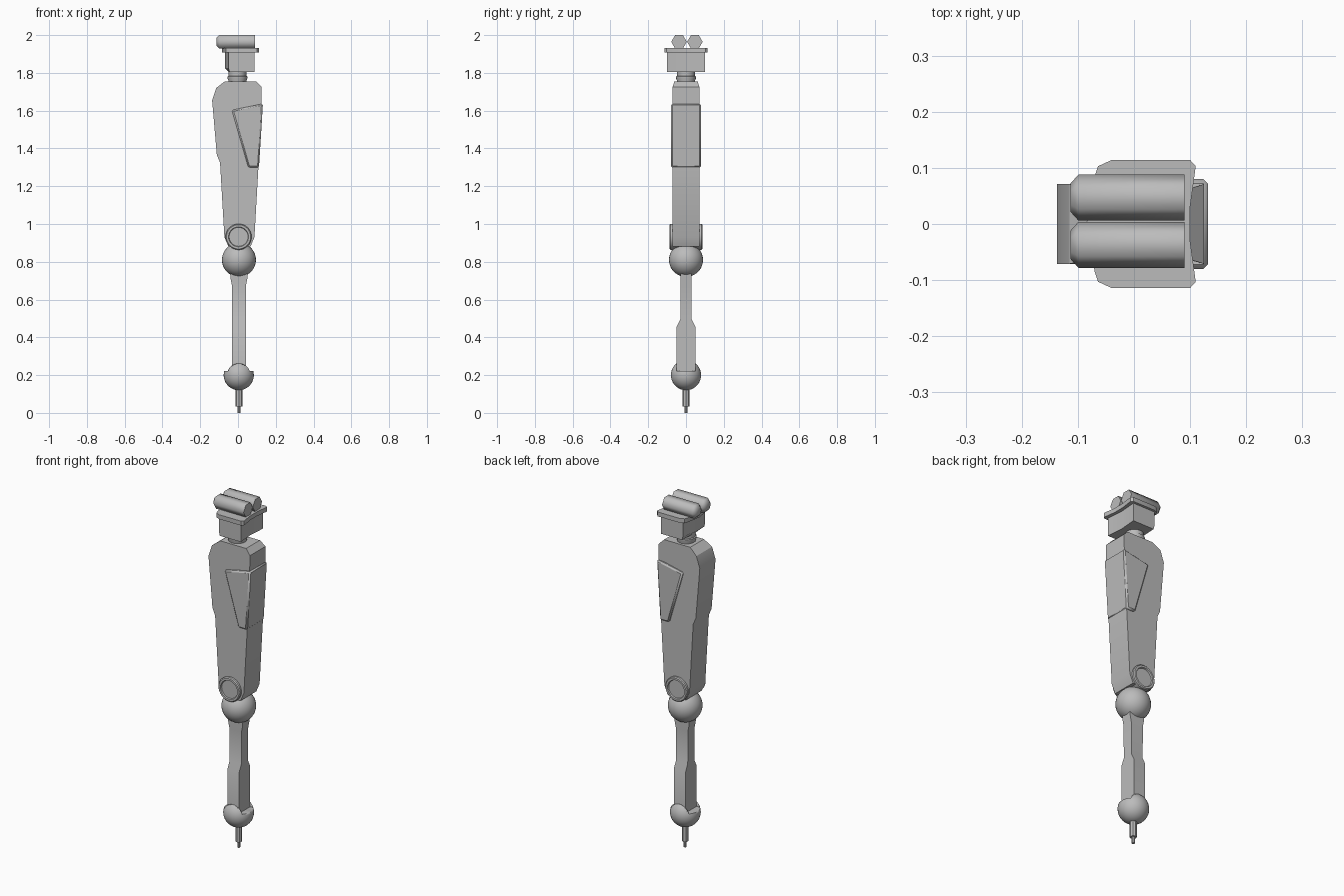
import bpy
import bmesh
from math import cos, sin, pi, radians
from mathutils import Vector

cube = bpy.data.objects.get("Cube")
if cube:
    bpy.data.objects.remove(cube, do_unlink=True)

grey = bpy.data.materials.new("plain grey")
grey.use_nodes = True
grey.diffuse_color = (0.5, 0.5, 0.5, 1)
grey.node_tree.nodes["Principled BSDF"].inputs["Base Color"].default_value = (0.5, 0.5, 0.5, 1)


def finish(name, bm, angle=30):
    bmesh.ops.recalc_face_normals(bm, faces=bm.faces[:])
    mesh = bpy.data.meshes.new(name)
    bm.to_mesh(mesh)
    bm.free()
    mesh.materials.append(grey)
    obj = bpy.data.objects.new(name, mesh)
    bpy.context.collection.objects.link(obj)
    bpy.ops.object.select_all(action='DESELECT')
    obj.select_set(True)
    bpy.context.view_layer.objects.active = obj
    bpy.ops.object.shade_smooth_by_angle(angle=radians(angle))
    return obj


def loft(name, rings, angle=30):
    """Skin a row of equal-length rings and cap both ends."""
    bm = bmesh.new()
    rows = [[bm.verts.new(p) for p in ring] for ring in rings]
    n = len(rows[0])
    for a, b in zip(rows, rows[1:]):
        for i in range(n):
            j = (i + 1) % n
            bm.faces.new((a[i], a[j], b[j], b[i]))
    bm.faces.new(rows[0][::-1])
    bm.faces.new(rows[-1])
    return finish(name, bm, angle)


def circle(axis, centre, r, n, squash=1):
    """Regular ring around an axis; the first point lies on the next axis."""
    u, v = [k for k in range(3) if k != axis]
    pts = []
    for i in range(n):
        p = Vector(centre)
        p[u] += r * cos(2 * pi * i / n)
        p[v] += r * sin(2 * pi * i / n) * squash
        pts.append(p)
    return pts


def rect(hx, hy, z, x=0.0):
    return [(x - hx, -hy, z), (x + hx, -hy, z), (x + hx, hy, z), (x - hx, hy, z)]


def mirrored(half, z):
    """Outline from its +y half, ordered from -x to +x."""
    return [(x, y, z) for x, y in half] + [(x, -y, z) for x, y in half[::-1] if y]


def ball(name, centre, r):
    bm = bmesh.new()
    bmesh.ops.create_uvsphere(bm, u_segments=32, v_segments=18, radius=r)
    bmesh.ops.translate(bm, verts=bm.verts[:], vec=centre)
    return finish(name, bm, 40)


def bevel(obj, width):
    mod = obj.modifiers.new("Bevel", 'BEVEL')
    mod.width = width
    mod.segments = 1


# Twin hexagonal tubes on top
for side, y in (("front", -0.037), ("back", 0.047)):
    loft(side + "_top_tube", [circle(0, (x, y, 1.9645), 0.041 * s, 6)
                              for x, s in ((-0.113, 0.62), (-0.099, 1), (0.09, 1))], 65)

# Chevron plate and the housing below it
plate = [(-0.085, 0), (-0.07, 0.085), (-0.064, 0.103), (-0.04, 0.114),
         (0.1, 0.114), (0.11, 0.103), (0.1, 0.03)]
loft("top_plate", [mirrored(plate, z) for z in (1.907, 1.932)])
upper = [(-0.07, 0), (-0.05, 0.1), (0.088, 0.1), (0.08, 0)]
lower = [(-0.05, 0), (-0.045, 0.1), (0.088, 0.1), (0.08, 0)]
loft("head_housing", [mirrored(lower, 1.805), mirrored(upper, 1.825), mirrored(upper, 1.912)])

# Grooved neck
loft("neck", [circle(2, (-0.003, 0, z), r, 24) for z, r in
              ((1.73, 0.048), (1.76, 0.048), (1.772, 0.053), (1.781, 0.053),
               (1.784, 0.047), (1.81, 0.047))])

# Upper arm: side profile, narrowed at the top
profile = [(-0.07, 1.755), (0.095, 1.755), (0.125, 1.725), (0.123, 1.6), (0.108, 1.3),
           (0.087, 0.93), (0.066, 0.88), (-0.05, 0.88), (-0.072, 0.93),
           (-0.095, 1.325), (-0.112, 1.365), (-0.137, 1.655), (-0.115, 1.72)]
loft("upper_arm", [[(x, y * (0.87 if z > 1.74 else 1), z) for x, z in profile]
                   for y in (-0.071, 0.071)])

# Wedge shaped guard wrapping the +x side
guard = [(-0.033, 1.603), (0.132, 1.637), (0.111, 1.298), (0.055, 1.298)]
bevel(loft("side_guard", [[(x, y, z) for x, z in guard] for y in (-0.08, 0.08)]), 0.008)

# Elbow pivot with recessed discs at both ends
loft("elbow_pivot", [circle(1, (0.003, y, 0.932), r, 32) for y, r in
                     ((-0.08, 0.05), (-0.087, 0.053), (-0.087, 0.064), (-0.082, 0.069),
                      (0.082, 0.069), (0.087, 0.064), (0.087, 0.053), (0.08, 0.05))])
ball("elbow_ball", (0.005, 0, 0.81), 0.09)

# Forearm, flaring in depth towards the wrist
loft("forearm", [rect(hx, hy, z, 0.005) for z, hx, hy in
                 ((0.16, 0.037, 0.05), (0.455, 0.037, 0.05), (0.495, 0.037, 0.03),
                  (0.68, 0.038, 0.03), (0.72, 0.046, 0.03), (0.8, 0.046, 0.03))])

# Wrist ball with an open slot that receives the forearm
wrist = ball("wrist_ball", (0.004, 0, 0.2), 0.08)
cutter = loft("wrist_slot_cutter", [rect(0.2, 0.05, z) for z in (0.222, 0.4)])
cutter.hide_render = True
cutter.display_type = 'WIRE'
cut = wrist.modifiers.new("Slot", 'BOOLEAN')
cut.operation = 'DIFFERENCE'
cut.object = cutter
bpy.context.view_layer.objects.active = wrist
bpy.ops.object.modifier_apply(modifier=cut.name)
bpy.data.objects.remove(cutter, do_unlink=True)

# Stepped tool pin
loft("tool_pin", [circle(2, (0.005, 0, z), r, 8) for z, r in
                  ((0, 0.008), (0.035, 0.008), (0.035, 0.018), (0.14, 0.018))])
